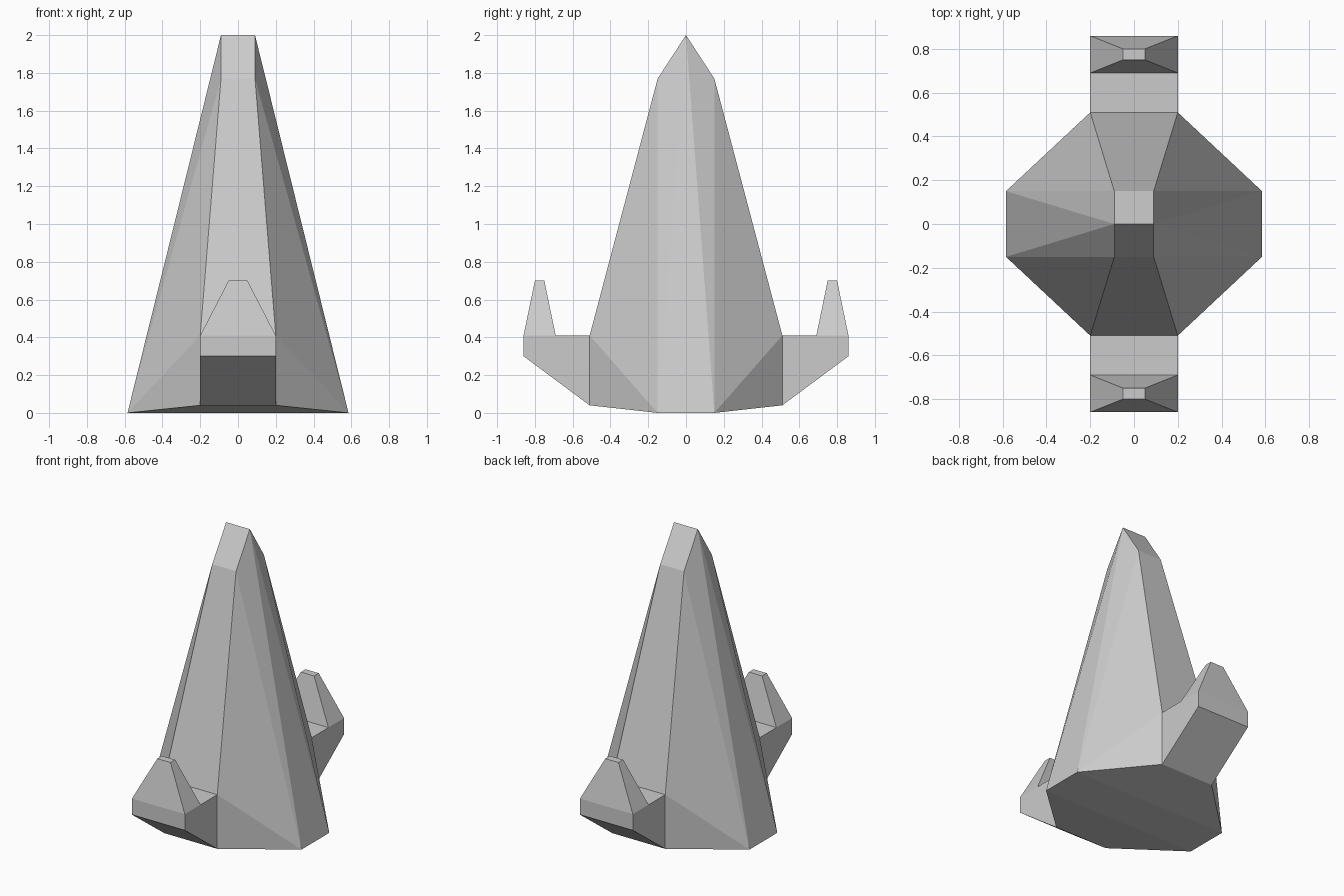
import bpy, bmesh

if "Cube" in bpy.data.objects:
    bpy.data.objects.remove(bpy.data.objects["Cube"])


def finish(name, bm):
    bmesh.ops.recalc_face_normals(bm, faces=bm.faces)
    mesh = bpy.data.meshes.new(name)
    bm.to_mesh(mesh)
    bm.free()
    ob = bpy.data.objects.new(name, mesh)
    bpy.context.collection.objects.link(ob)
    return ob


# Tapered body: convex shell around corners mirrored in x and y
corners = [(.585, .15, 0), (.2, .51, .04), (.2, .51, .41), (.09, .15, 1.77), (.09, 0, 2)]
points = {(sx * x, sy * y if y else 0, z) for x, y, z in corners
          for sx in (-1, 1) for sy in (-1, 1)}
bm = bmesh.new()
for p in sorted(points):
    bm.verts.new(p)
bmesh.ops.convex_hull(bm, input=bm.verts[:])
bmesh.ops.dissolve_limit(bm, angle_limit=.01, verts=bm.verts[:], edges=bm.edges[:])
# Open the hidden wall where each side arm joins
hidden = [f for f in bm.faces if all(abs(abs(v.co.y) - .51) < .001 for v in f.verts)]
bmesh.ops.delete(bm, geom=hidden, context='FACES_ONLY')
finish("tapered_body", bm)

# Side arm with upright tapered tip: profile of (half width, y, z)
profile = [(.2, .51, .04), (.2, .86, .30), (.2, .86, .41), (.05, .80, .70),
           (.05, .75, .70), (.2, .69, .41), (.2, .51, .41)]
bm = bmesh.new()
sides = [[bm.verts.new((s * w, y, z)) for w, y, z in profile] for s in (-1, 1)]
left, right = sides
for i in range(len(profile) - 1):
    bm.faces.new((left[i], left[i + 1], right[i + 1], right[i]))
for side in sides:
    bm.faces.new([side[i] for i in (0, 1, 2, 5, 6)])
    bm.faces.new([side[i] for i in (2, 3, 4, 5)])
arm = finish("side_arms", bm)
mirror = arm.modifiers.new("mirror", 'MIRROR')
mirror.use_axis = (False, True, False)
mirror.use_mirror_merge = False
